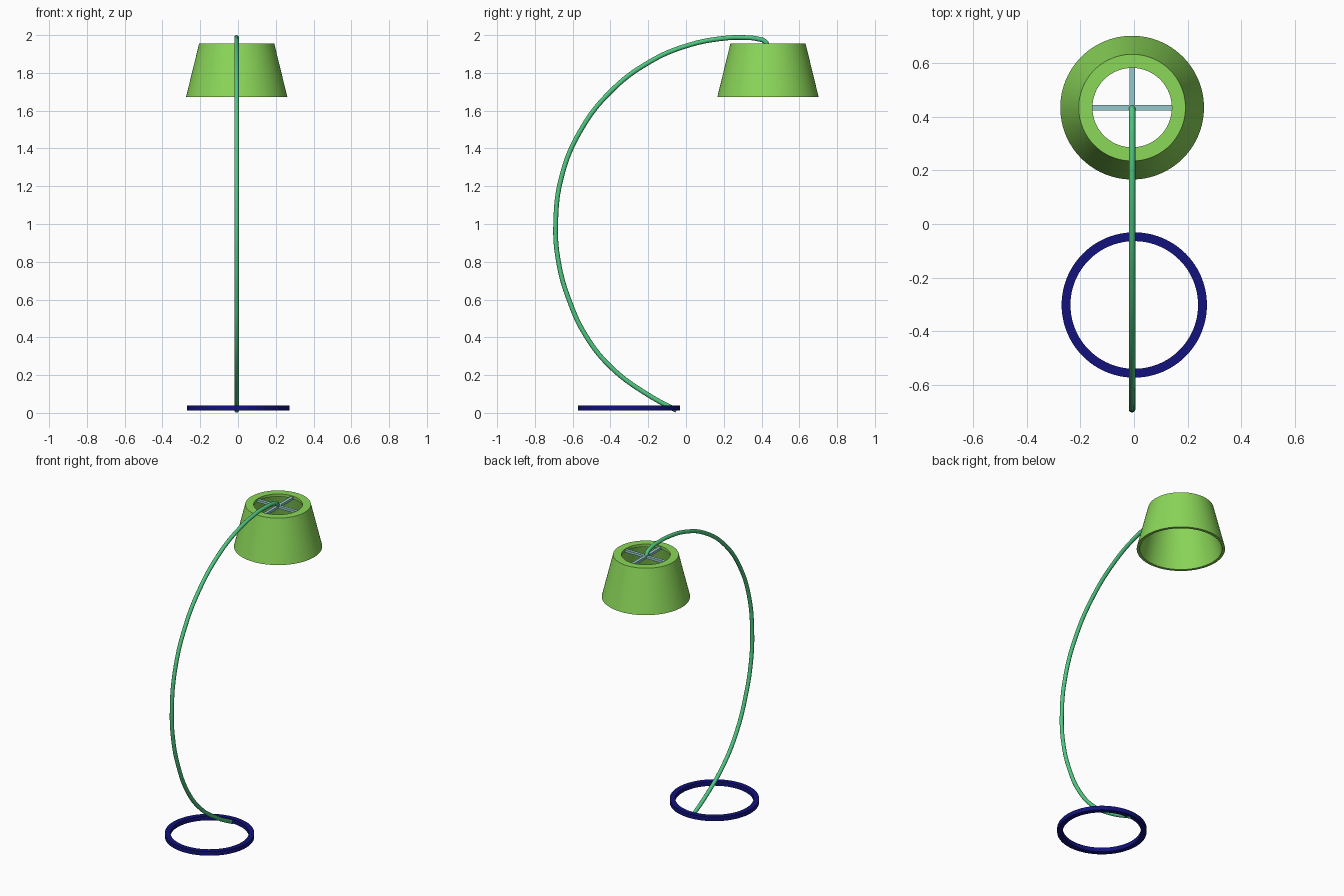
import bpy, bmesh, math

if "Cube" in bpy.data.objects:
    bpy.data.objects.remove(bpy.data.objects["Cube"])

CX, SHADE_Y = -0.007, 0.434   # shade and pole axis


def finish(obj, color):
    mat = bpy.data.materials.new(obj.name + "_color")
    mat.diffuse_color = (*color, 1)
    mat.use_nodes = True
    mat.node_tree.nodes["Principled BSDF"].inputs["Base Color"].default_value = mat.diffuse_color
    obj.data.materials.append(mat)
    bpy.ops.object.select_all(action='DESELECT')
    obj.select_set(True)
    bpy.context.view_layer.objects.active = obj
    bpy.ops.object.shade_smooth_by_angle(angle=math.radians(35))


def lathe(name, profile, center, color, n=96):
    """Spin a closed (radius, z) profile around a vertical axis."""
    bm = bmesh.new()
    rings = []
    for i in range(n):
        a = 2 * math.pi * i / n
        rings.append([bm.verts.new((r * math.cos(a), r * math.sin(a), z)) for r, z in profile])
    m = len(profile)
    for i in range(n):
        a, b = rings[i], rings[(i + 1) % n]
        for j in range(m):
            k = (j + 1) % m
            bm.faces.new((a[j], b[j], b[k], a[k]))
    bmesh.ops.recalc_face_normals(bm, faces=bm.faces)
    mesh = bpy.data.meshes.new(name)
    bm.to_mesh(mesh)
    bm.free()
    obj = bpy.data.objects.new(name, mesh)
    obj.location = (*center, 0)
    bpy.context.collection.objects.link(obj)
    finish(obj, color)


# Base ring with rectangular section
lathe("base_ring", [(0.271, 0.012), (0.271, 0.04), (0.238, 0.04), (0.238, 0.012)],
      (0.001, -0.302), (0.006, 0.006, 0.2))

# Conical shade: thin wall with an inward lip at the top
lathe("lamp_shade", [(0.268, 1.673), (0.199, 1.955), (0.148, 1.955), (0.148, 1.937),
                     (0.185, 1.937), (0.25, 1.673)],
      (CX, SHADE_Y), (0.26, 0.68, 0.1))

# Crossed support bars inside the shade opening
for name, size in (("shade_bar_x", (0.32, 0.02, 0.016)), ("shade_bar_y", (0.02, 0.32, 0.016))):
    bpy.ops.mesh.primitive_cube_add(size=1, location=(CX, SHADE_Y, 1.941))
    bar = bpy.context.object
    bar.name = name
    bar.scale = size
    bpy.ops.object.transform_apply(location=False, rotation=False, scale=True)
    finish(bar, (0.3, 0.58, 0.61))

# Arched pole: (y, z) path, nearly circular with a hooked tip
path = [(-0.05, 0.013), (-0.2, 0.095), (-0.39, 0.235), (-0.525, 0.4), (-0.62, 0.6),
        (-0.675, 0.8), (-0.69, 1.0)]
for deg in (165, 150, 135, 120, 107, 95):
    a = math.radians(deg)
    path.append((0.297 + 0.988 * math.cos(a), 1.0 + 0.988 * math.sin(a)))
path += [(0.3, 1.987), (0.375, 1.981), (0.42, 1.965), (0.434, 1.938)]

curve = bpy.data.curves.new("arched_pole", 'CURVE')
curve.dimensions = '3D'
curve.bevel_depth = 0.0125
curve.bevel_resolution = 4
curve.use_fill_caps = True
curve.resolution_u = 8
spline = curve.splines.new('BEZIER')
spline.bezier_points.add(len(path) - 1)
for p, (y, z) in zip(spline.bezier_points, path):
    p.co = (CX, y, z)
    p.handle_left_type = p.handle_right_type = 'AUTO'
pole = bpy.data.objects.new("arched_pole", curve)
bpy.context.collection.objects.link(pole)
bpy.ops.object.select_all(action='DESELECT')
pole.select_set(True)
bpy.context.view_layer.objects.active = pole
bpy.ops.object.convert(target='MESH')
finish(bpy.context.object, (0.08, 0.58, 0.22))
